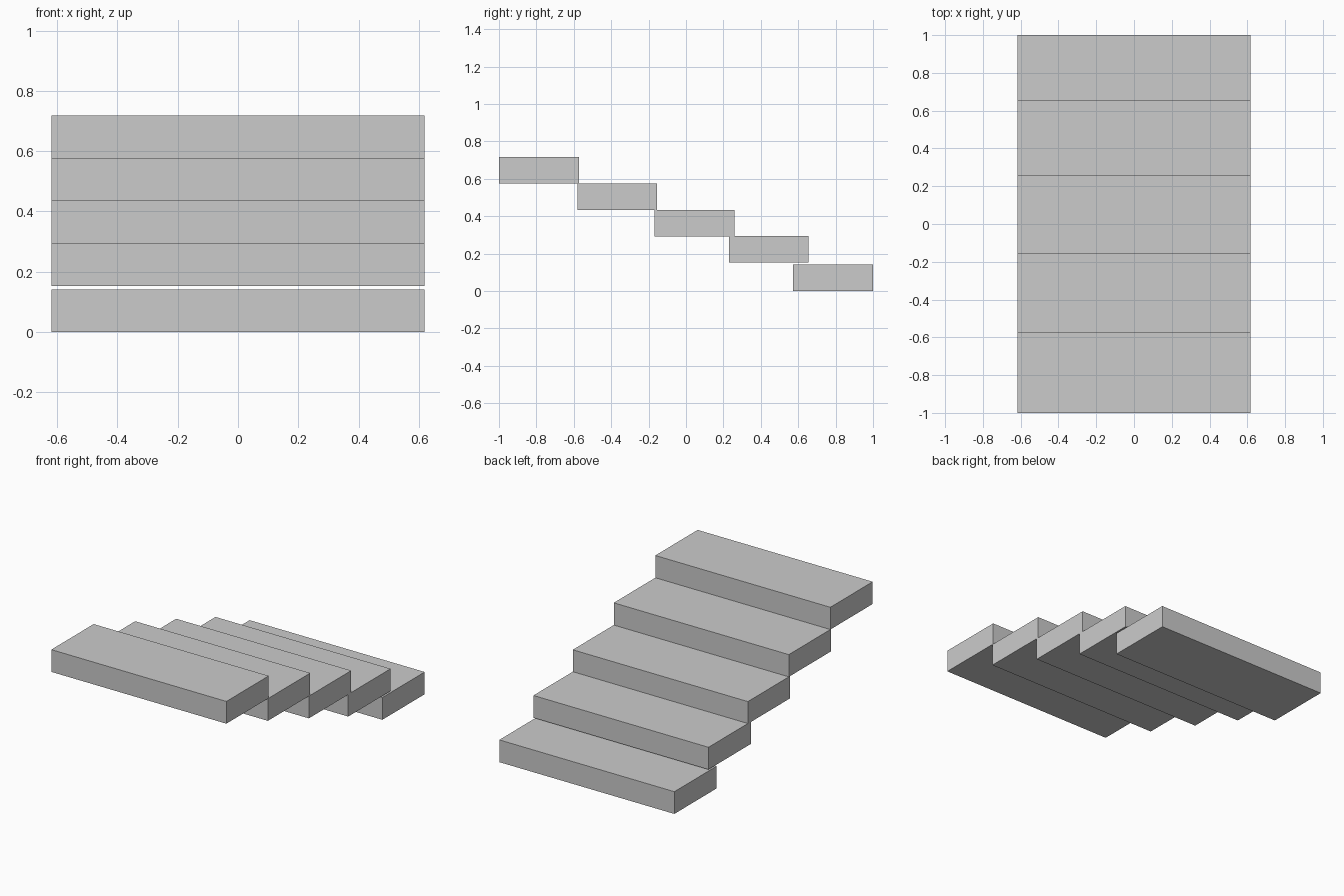
import bpy

if "Cube" in bpy.data.objects:
    bpy.data.objects.remove(bpy.data.objects["Cube"])

WIDTH, DEPTH, HEIGHT = 1.236, 0.427, 0.142

# Back edge (y) and underside (z) of each slab, lowest to highest
STEPS = [(1.0, 0.0), (0.656, 0.152), (0.259, 0.292), (-0.154, 0.434), (-0.573, 0.576)]


def add_step(name, back_y, bottom_z):
    bpy.ops.mesh.primitive_cube_add(
        size=1, location=(0, back_y - DEPTH / 2, bottom_z + HEIGHT / 2))
    step = bpy.context.object
    step.name = name
    step.scale = (WIDTH, DEPTH, HEIGHT)
    bpy.ops.object.transform_apply(location=False, rotation=False, scale=True)


# Staircase of separate slabs rising towards the front
for i, (back_y, bottom_z) in enumerate(STEPS, 1):
    add_step(f"stair_step_{i}", back_y, bottom_z)
